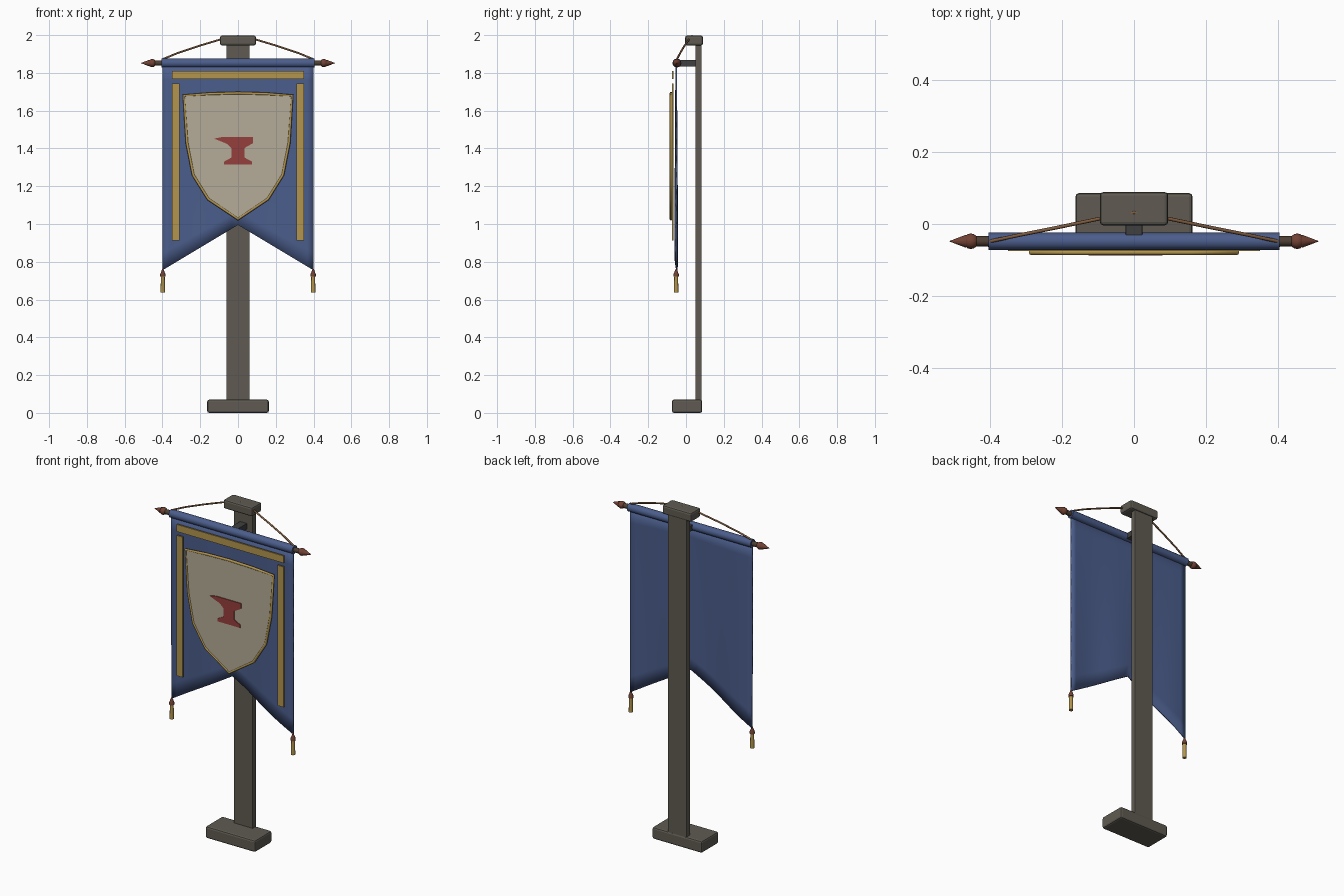
import bpy, bmesh, math
from mathutils import Vector

if "Cube" in bpy.data.objects:
    bpy.data.objects.remove(bpy.data.objects["Cube"])


def material(name, rgb):
    m = bpy.data.materials.new(name)
    m.use_nodes = True
    m.diffuse_color = (*rgb, 1)
    m.node_tree.nodes["Principled BSDF"].inputs["Base Color"].default_value = (*rgb, 1)
    return m


STONE = material("grey stone", (0.115, 0.105, 0.085))
IRON = material("dark iron", (0.05, 0.05, 0.052))
BLUE = material("blue cloth", (0.07, 0.11, 0.26))
GOLD = material("gold trim", (0.45, 0.3, 0.075))
CREAM = material("cream field", (0.46, 0.41, 0.31))
RED = material("red emblem", (0.3, 0.05, 0.045))
WOOD = material("red brown wood", (0.17, 0.055, 0.035))
POLE = material("dark wood", (0.075, 0.05, 0.035))
ROPE = material("brown rope", (0.22, 0.11, 0.05))


def from_bmesh(name, bm, mat, smooth=False):
    bmesh.ops.recalc_face_normals(bm, faces=bm.faces)
    me = bpy.data.meshes.new(name)
    bm.to_mesh(me)
    bm.free()
    me.materials.append(mat)
    ob = bpy.data.objects.new(name, me)
    bpy.context.collection.objects.link(ob)
    if smooth:
        bpy.ops.object.select_all(action='DESELECT')
        ob.select_set(True)
        bpy.context.view_layer.objects.active = ob
        bpy.ops.object.shade_smooth_by_angle(angle=math.radians(40))
    return ob


def box(name, lo, hi, mat, bevel=0):
    bm = bmesh.new()
    bmesh.ops.create_cube(bm, size=1)
    for v in bm.verts:
        v.co = Vector([(a + b) / 2 + c * (b - a) for a, b, c in zip(lo, hi, v.co)])
    ob = from_bmesh(name, bm, mat)
    if bevel:
        mod = ob.modifiers.new("Bevel", 'BEVEL')
        mod.width, mod.segments = bevel, 2
    return ob


def lathe(name, start, axis, profile, mat, sides=12):
    """Turn (distance, radius) pairs around an axis."""
    bm = bmesh.new()
    turn = Vector((0, 0, 1)).rotation_difference(Vector(axis))
    rings = []
    for d, r in profile:
        ring = []
        for i in range(sides):
            a = math.tau * i / sides
            p = Vector((r * math.cos(a), r * math.sin(a), d))
            ring.append(bm.verts.new(Vector(start) + turn @ p))
        rings.append(ring)
    for a, b in zip(rings, rings[1:]):
        for i in range(sides):
            j = (i + 1) % sides
            bm.faces.new((a[i], a[j], b[j], b[i]))
    bm.faces.new(rings[0])
    bm.faces.new(rings[-1])
    return from_bmesh(name, bm, mat, True)


def plate(name, outline, front, back, mat):
    """Extrude an (x, z) outline between two depths."""
    bm = bmesh.new()
    face = bm.faces.new([bm.verts.new((x, front, z)) for x, z in outline])
    ext = bmesh.ops.extrude_face_region(bm, geom=[face])["geom"]
    for v in ext:
        if isinstance(v, bmesh.types.BMVert):
            v.co.y = back
    return from_bmesh(name, bm, mat)


def tube(name, points, radius, mat, cyclic=False):
    cu = bpy.data.curves.new(name, 'CURVE')
    cu.dimensions = '3D'
    cu.bevel_depth, cu.bevel_resolution = radius, 2
    cu.use_fill_caps = True
    sp = cu.splines.new('POLY')
    sp.points.add(len(points) - 1)
    for p, co in zip(sp.points, points):
        p.co = (*co, 1)
    sp.use_cyclic_u = cyclic
    cu.materials.append(mat)
    ob = bpy.data.objects.new(name, cu)
    bpy.context.collection.objects.link(ob)


# Stand
box("base", (-0.163, -0.074, 0), (0.163, 0.086, 0.07), STONE, 0.01)
box("post", (-0.062, 0.05, 0.05), (0.062, 0.083, 1.96), STONE, 0.003)
box("post_cap", (-0.095, -0.004, 1.945), (0.095, 0.089, 1.998), STONE, 0.01)
box("bracket", (-0.023, -0.045, 1.834), (0.023, 0.055, 1.868), IRON, 0.002)

# Crossbar with cloth sleeve
ROD_Y, ROD_Z = -0.048, 1.852
lathe("crossbar", (-0.45, ROD_Y, ROD_Z), (1, 0, 0), [(0, 0.014), (0.9, 0.014)], POLE)
lathe("cloth_sleeve", (-0.405, ROD_Y, ROD_Z), (1, 0, 0), [(0, 0.024), (0.81, 0.024)], BLUE)

# Swallowtail cloth with soft vertical folds
COLS, ROWS = 24, 12
bm = bmesh.new()
grid = []
for i in range(COLS + 1):
    x = 0.8 * i / COLS - 0.4
    low = 0.995 - 0.24 * abs(x) / 0.4
    col = []
    for j in range(ROWS + 1):
        t = j / ROWS
        y = -0.052 + 0.006 * t * math.sin(x * 16 + 0.5)
        col.append(bm.verts.new((x, y, ROD_Z + (low - ROD_Z) * t)))
    grid.append(col)
for a, b in zip(grid, grid[1:]):
    for j in range(ROWS):
        bm.faces.new((a[j], b[j], b[j + 1], a[j + 1]))
cloth = from_bmesh("banner_cloth", bm, BLUE, True)
mod = cloth.modifiers.new("Thickness", 'SOLIDIFY')
mod.thickness, mod.offset = 0.008, 0

# Gold bands
box("top_band", (-0.35, -0.075, 1.768), (0.35, -0.066, 1.81), GOLD)
for side, s in (("left", 1), ("right", -1)):
    box(side + "_band", (s * 0.33 - 0.02, -0.075, 0.913), (s * 0.33 + 0.02, -0.066, 1.745), GOLD)

# Shield with rim
half = [(0.287, 1.68), (0.27, 1.43), (0.237, 1.26), (0.158, 1.133)]
shield = [(0, 1.693), (0.15, 1.689)] + half + [(0, 1.026)]
shield += [(-x, z) for x, z in reversed(shield[1:-1])]
plate("shield_field", shield, -0.082, -0.069, CREAM)
tube("shield_rim", [(x, -0.079, z) for x, z in shield], 0.0075, GOLD, True)

# Anvil emblem
anvil = [(-0.127, 1.452), (-0.085, 1.46), (0.079, 1.46), (0.079, 1.428), (0.034, 1.402),
         (0.034, 1.352), (0.075, 1.33), (0.075, 1.314), (-0.074, 1.314), (-0.074, 1.33),
         (-0.034, 1.352), (-0.034, 1.402), (-0.06, 1.425)]
plate("anvil_emblem", anvil, -0.087, -0.081, RED)

# Hanging rope over the cap
arc = [(0.4, -0.048, 1.872), (0.32, -0.031, 1.905), (0.21, -0.009, 1.942), (0.1, 0.014, 1.975)]
rope = arc + [(0, 0.032, 1.995)] + [(-x, y, z) for x, y, z in reversed(arc)]
tube("hanging_rope", rope, 0.005, ROPE)

# Finials and tassels
ball = [(0.021 - 0.021 * math.cos(a), 0.021 * math.sin(a) + 0.0005)
        for a in (math.pi * k / 8 for k in range(9))]
for side, s in (("left", 1), ("right", -1)):
    lathe(side + "_finial_ball", (s * 0.433, ROD_Y, ROD_Z), (s, 0, 0), ball, WOOD)
    lathe(side + "_finial_tip", (s * 0.468, ROD_Y, ROD_Z), (s, 0, 0),
          [(0, 0.018), (0.046, 0.0005)], WOOD)
    lathe(side + "_tassel", (s * 0.398, -0.052, 0.638), (0, 0, 1),
          [(0, 0.012), (0.09, 0.01)], GOLD)
    lathe(side + "_tassel_knot", (s * 0.398, -0.052, 0.722), (0, 0, 1),
          [(0, 0.014), (0.012, 0.014), (0.04, 0.003)], WOOD)
